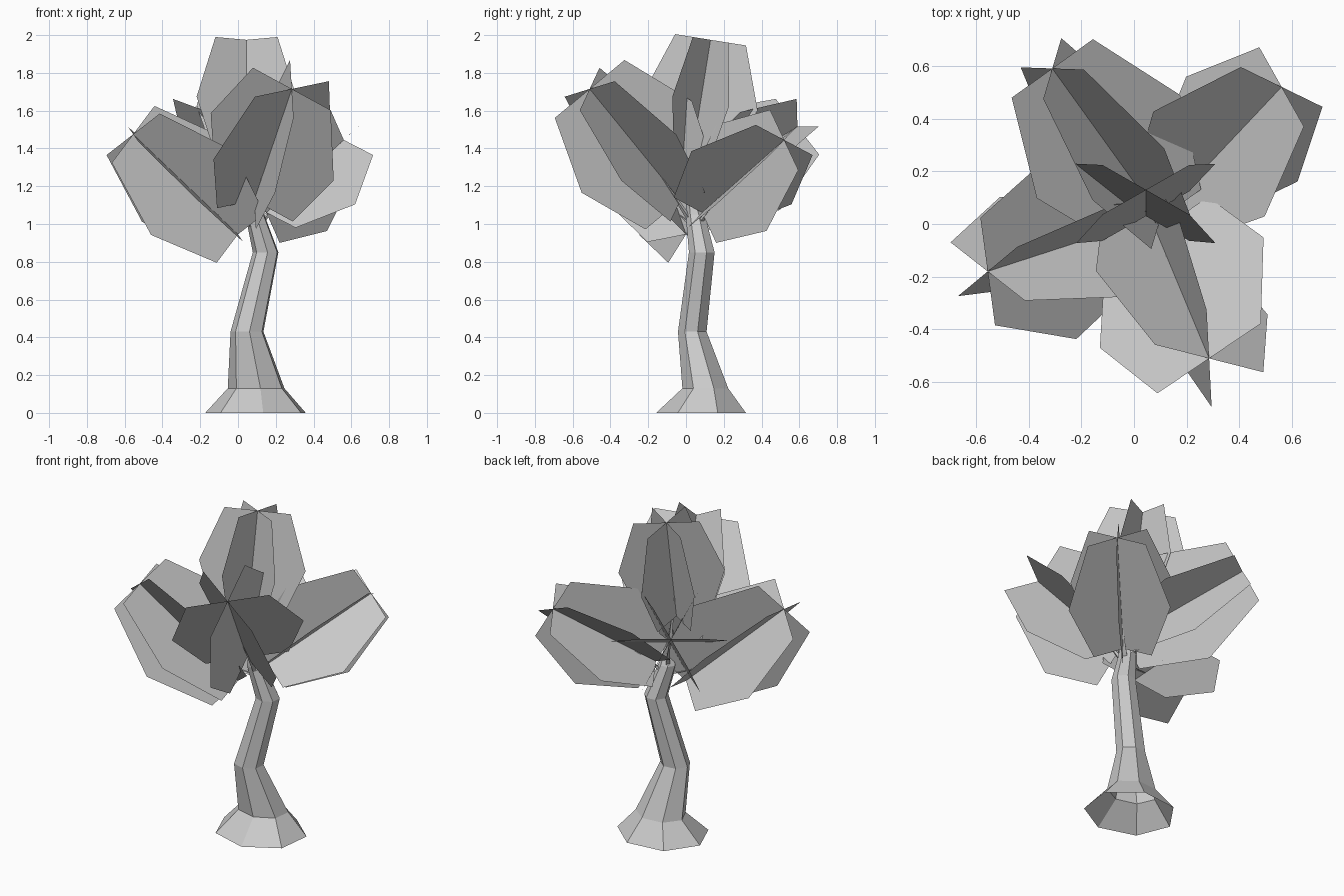
import bpy, math
from mathutils import Vector

if "Cube" in bpy.data.objects:
    bpy.data.objects.remove(bpy.data.objects["Cube"])


def make_object(name, verts, faces):
    mesh = bpy.data.meshes.new(name)
    mesh.from_pydata([tuple(v) for v in verts], [], faces)
    mesh.update()
    obj = bpy.data.objects.new(name, mesh)
    bpy.context.collection.objects.link(obj)
    return obj


def tube(name, rings, sides, turn=0.0):
    """Open low-poly tube through rings of (x, y, z, radius_x, radius_y)."""
    verts, faces = [], []
    for x, y, z, rx, ry in rings:
        for i in range(sides):
            t = turn + math.tau * i / sides
            verts.append((x + rx * math.cos(t), y + ry * math.sin(t), z))
    for r in range(len(rings) - 1):
        for i in range(sides):
            j = (i + 1) % sides
            a, b = r * sides, (r + 1) * sides
            faces.append((a + i, a + j, b + j, b + i))
    return make_object(name, verts, faces)


def leaf_cluster(name, base, tip, roll, wide, end):
    """Three six-sided cards crossing along the line from base to tip."""
    base, tip = Vector(base), Vector(tip)
    axis = (tip - base).normalized()
    side = Vector((-axis.y, axis.x, 0)).normalized()
    up = (Vector((0, 0, 1)) - axis * axis.z).normalized()
    mid = base.lerp(tip, 0.48)
    verts, faces = [base, tip], []
    for k in range(6):
        t = math.radians(roll + 60 * k)
        d = up * math.cos(t) + side * math.sin(t)
        n = len(verts)
        verts += [base + d * end, mid + d * wide, tip + d * end]
        faces.append((0, n, n + 1, n + 2, 1))
    return make_object(name, verts, faces)


# Trunk: flared foot, bent stem, open underneath
tube("trunk", [
    (0.10, 0.085, 0.00, 0.275, 0.245),
    (0.10, 0.105, 0.13, 0.155, 0.125),
    (0.05, 0.035, 0.43, 0.090, 0.078),
    (0.148, 0.085, 0.85, 0.070, 0.070),
    (0.09, 0.05, 1.05, 0.052, 0.052),
    (0.09, 0.01, 1.24, 0.008, 0.008),
], 7, math.radians(-83))

# Foliage: four leaning clusters and one upright
clusters = {
    "left": ((0.00, 0.00, 0.945), (-0.555, -0.18, 1.475), 45, 0.36, 0.21),
    "right_back": ((0.15, 0.085, 1.06), (0.56, 0.52, 1.445), 0, 0.335, 0.19),
    "front": ((0.085, -0.03, 1.125), (0.285, -0.51, 1.715), 15, 0.38, 0.24),
    "back": ((0.10, 0.02, 1.165), (-0.31, 0.59, 1.515), 30, 0.335, 0.19),
    "top": ((0.045, 0.03, 1.35), (0.045, 0.13, 1.975), 0, 0.305, 0.19),
}
for name, (base, tip, roll, wide, end) in clusters.items():
    leaf_cluster("leaves_" + name, base, tip, roll, wide, end)

    # Short twig joining the trunk to the cluster
    start = Vector((0.10, 0.05, 0.98))
    stop = Vector(base).lerp(Vector(tip), 0.2)
    tube("twig_" + name, [(*start, 0.02, 0.02), (*stop, 0.004, 0.004)], 4)
